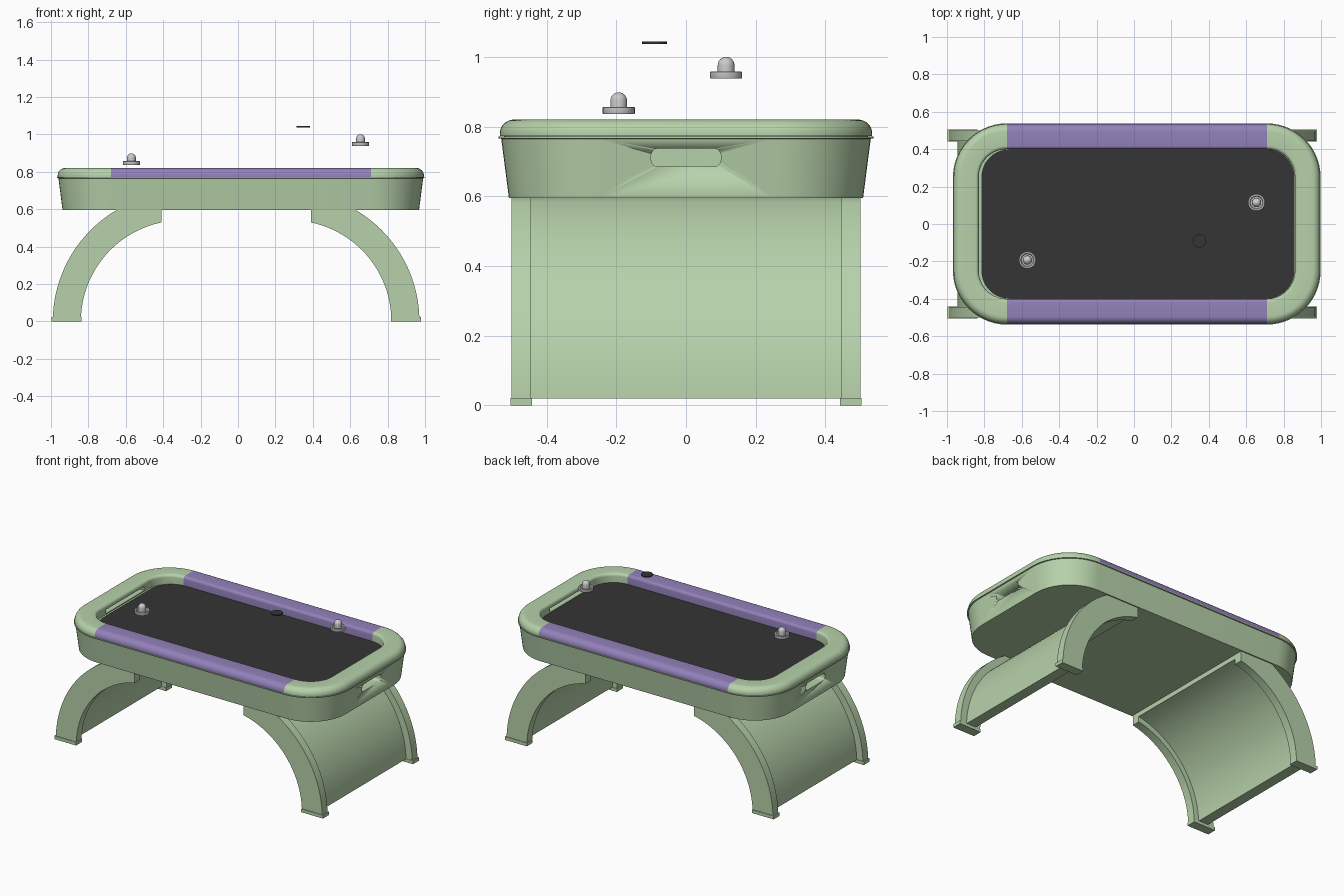
import bpy, bmesh
from math import sin, cos, pi, asin, acos, radians
from mathutils import Vector

if "Cube" in bpy.data.objects:
    bpy.data.objects.remove(bpy.data.objects["Cube"])

CX, HX, HY = 0.015, 0.695, 0.25      # table centre and corner-arc centres


def mat(name, rgb):
    m = bpy.data.materials.new(name)
    m.diffuse_color = (*rgb, 1)
    m.use_nodes = True
    m.node_tree.nodes["Principled BSDF"].inputs["Base Color"].default_value = m.diffuse_color
    return m


GREEN = mat("green", (0.47, 0.64, 0.40))
PURPLE = mat("purple", (0.29, 0.22, 0.49))
DARK = mat("dark", (0.035, 0.035, 0.035))


def finish(name, bm, material=None, angle=35):
    bmesh.ops.recalc_face_normals(bm, faces=bm.faces[:])
    me = bpy.data.meshes.new(name)
    bm.to_mesh(me)
    bm.free()
    ob = bpy.data.objects.new(name, me)
    bpy.context.collection.objects.link(ob)
    if material:
        me.materials.append(material)
    bpy.ops.object.select_all(action='DESELECT')
    ob.select_set(True)
    bpy.context.view_layer.objects.active = ob
    bpy.ops.object.shade_smooth_by_angle(angle=radians(angle))
    return ob


def loft(name, rows, material=None):
    """Skin closed loops of points, capping the first and last."""
    bm = bmesh.new()
    loops = [[bm.verts.new(p) for p in row] for row in rows]
    n = len(rows[0])
    for a, b in zip(loops, loops[1:]):
        for i in range(n):
            j = (i + 1) % n
            bm.faces.new((a[i], a[j], b[j], b[i]))
    bm.faces.new(loops[0])
    bm.faces.new(loops[-1])
    return finish(name, bm, material)


def prism(name, outline, vec, material=None):
    v = Vector(vec)
    return loft(name, [outline, [Vector(p) + v for p in outline]], material)


def rounded(cx, cy, hx, hy, r, n=14):
    """Rounded rectangle as 2D points; hx, hy locate the corner centres."""
    pts = []
    for k, (sx, sy) in enumerate(((1, 1), (-1, 1), (-1, -1), (1, -1))):
        for i in range(n + 1):
            t = (k + i / n) * pi / 2
            pts.append((cx + sx * hx + r * cos(t), cy + sy * hy + r * sin(t)))
    return pts


def cut(ob, cutter):
    m = ob.modifiers.new("cut", 'BOOLEAN')
    m.object = cutter
    m.solver = 'EXACT'
    cutter.hide_render = True
    cutter.hide_viewport = True


# table body: tapered tub with a thin lip and a recessed top
tub = [(0.258, 0.595), (0.280, 0.765), (0.288, 0.766), (0.288, 0.772),
       (0.20, 0.772), (0.20, 0.756)]
body = loft("table_body", [[(x, y, z) for x, y in rounded(CX, 0, HX, HY, r)]
                           for r, z in tub], GREEN)

# playing surface
prism("playing_surface",
      [(x, y, 0.754) for x, y in rounded(CX + 0.006, 0, HX - 0.008, HY, 0.150)],
      (0, 0, 0.007), DARK)

# rail cross-section (distance from corner centre, height)
section = [(0.15, 0.757), (0.27, 0.757), (0.272, 0.773), (0.284, 0.773)]
section += [(0.244 + 0.04 * cos(t), 0.78 + 0.04 * sin(t))
            for t in (i * pi / 16 for i in range(9))]
section += [(0.168 - 0.018 * sin(t), 0.802 + 0.018 * cos(t))
            for t in (i * pi / 10 for i in range(6))]

for s, side in ((-1, "left"), (1, "right")):
    # end rail running round two corners
    rows = []
    for sy in (-1, 1):
        for i in range(17):
            t = i / 16 * pi / 2 - (pi / 2 if sy < 0 else 0)
            rows.append([(CX + s * (HX + r * cos(t)), sy * HY + r * sin(t), z)
                         for r, z in section])
    end_rail = loft(side + "_end_rail", rows, GREEN)

    # goal slot in the inner wall
    x0, x1 = CX + s * (HX + 0.12), CX + s * (HX + 0.21)
    goal = prism(side + "_goal_cutter",
                 [(x0, y, z) for y, z in ((-0.2, 0.764), (0.2, 0.764),
                                          (0.2, 0.79), (-0.2, 0.79))],
                 (x1 - x0, 0, 0))
    cut(end_rail, goal)

    # hand slot in the end wall
    slot = prism(side + "_slot_cutter",
                 [(x1, y, z) for y, z in rounded(0, 0.711, 0.08, 0.006, 0.02, 6)],
                 (s * 0.15, 0, 0))
    cut(body, slot)

# straight purple side rails
for s, side in ((-1, "front"), (1, "back")):
    loft(side + "_side_rail",
         [[(x, s * (HY + r), z) for r, z in section] for x in (CX - HX, CX + HX)],
         PURPLE)


def arch(s, ro, ri, y, z0=0.02, top=0.595, end=0.11, n=28):
    """Quarter-arch outline in XZ at depth y; s picks the table end."""
    pts = []
    a, b = asin(z0 / ro), asin(top / ro)
    pts += [(ro * cos(a + (b - a) * i / n), ro * sin(a + (b - a) * i / n))
            for i in range(n + 1)]
    pts.append((end, top))
    a, b = acos(end / ri), asin(z0 / ri)
    pts += [(ri * cos(a + (b - a) * i / n), ri * sin(a + (b - a) * i / n))
            for i in range(n + 1)]
    return [(-0.01 + s * (0.29 + x), y, z) for x, z in pts]


for s, side in ((-1, "left"), (1, "right")):
    # curved panel between the arches
    prism(side + "_leg_panel", arch(s, 0.645, 0.575, -0.445), (0, 0.89, 0), GREEN)
    for sy, where in ((-1, "front"), (1, "back")):
        # arched leg and its foot
        prism(f"{where}_{side}_leg", arch(s, 0.69, 0.54, sy * 0.445),
              (0, sy * 0.055, 0), GREEN)
        xa, xb = -0.01 + s * 0.828, -0.01 + s * 0.988
        prism(f"{where}_{side}_foot",
              [(xa, sy * 0.442, 0), (xb, sy * 0.442, 0),
               (xb, sy * 0.442, 0.022), (xa, sy * 0.442, 0.022)],
              (0, sy * 0.062, 0), GREEN)

# paddles: dished disc with a domed knob, hovering over the table
paddle = [(0.045, 0), (0.046, 0.002), (0.046, 0.018), (0.044, 0.02),
          (0.036, 0.02), (0.032, 0.012), (0.024, 0.012), (0.024, 0.038)]
paddle += [(0.024 * cos(t), 0.038 + 0.024 * sin(t))
           for t in (radians(a) for a in (15, 30, 45, 60, 75, 87))]
for name, x, y, z in (("left_paddle", -0.57, -0.193, 0.836),
                      ("right_paddle", 0.655, 0.115, 0.938)):
    loft(name, [[(x + r * cos(i * pi / 16), y + r * sin(i * pi / 16), z + h)
                 for i in range(32)] for r, h in paddle])

# puck
prism("puck", [(0.35 + 0.036 * cos(i * pi / 16), -0.09 + 0.036 * sin(i * pi / 16), 1.037)
               for i in range(32)], (0, 0, 0.007), DARK)
